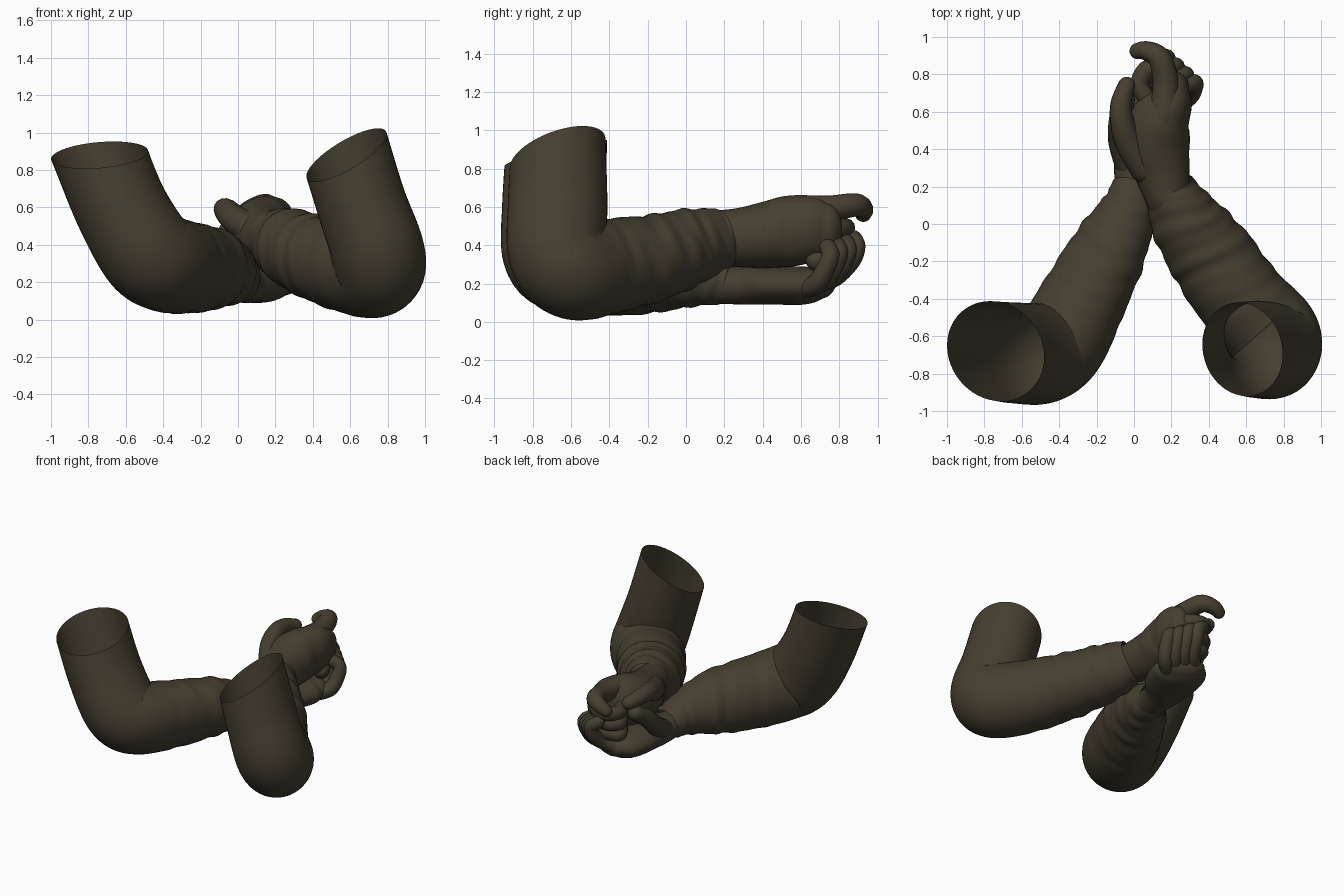
import bpy, math
from mathutils import Vector

cube = bpy.data.objects.get("Cube")
if cube:
    bpy.data.objects.remove(cube)

# One olive brown fabric
fabric = bpy.data.materials.new("olive_brown_fabric")
fabric.use_nodes = True
colour = (0.06, 0.05, 0.03, 1)
fabric.diffuse_color = colour
bsdf = fabric.node_tree.nodes["Principled BSDF"]
bsdf.inputs["Base Color"].default_value = colour
bsdf.inputs["Roughness"].default_value = 0.9


def spline(keys, t):
    """Catmull-Rom through key tuples."""
    n = len(keys)
    i = min(int(t), n - 2)
    f = t - i
    a, b, c, d = (keys[max(0, min(n - 1, i + k))] for k in (-1, 0, 1, 2))
    return [0.5 * (2 * q + (r - p) * f + (2 * p - 5 * q + 4 * r - s) * f * f
                   + (3 * q - p - 3 * r + s) * f ** 3)
            for p, q, r, s in zip(a, b, c, d)]


def tube(name, keys, steps=8, sides=24, rounded=True, slope=None, folds=None):
    """Loft ellipses along keys (x, y, z, side radius, other radius)."""
    total = (len(keys) - 1) * steps
    samples = [spline(keys, k / steps) for k in range(total + 1)]
    centres = [Vector(s[:3]) for s in samples]
    rings = []
    u = Vector((1, 0, 0))
    for k, (s, c) in enumerate(zip(samples, centres)):
        t = (centres[min(k + 1, total)] - centres[max(k - 1, 0)]).normalized()
        u = (u - t * u.dot(t)).normalized()
        rings.append((c, u.copy(), t.cross(u), t, s[3], s[4], k / steps))
    if rounded:
        # Domed ends
        def dome(ring, sign):
            c, a, b, t, ra, rb, p = ring
            r = min(ra, rb)
            return [(c + t * sign * r * math.sin(q), a, b, t,
                     ra * math.cos(q), rb * math.cos(q), p)
                    for q in (0.35, 0.7, 1.05, 1.35, 1.52)]
        rings = dome(rings[0], -1)[::-1] + rings + dome(rings[-1], 1)
    verts = []
    for c, a, b, t, ra, rb, p in rings:
        for j in range(sides):
            q = 2 * math.pi * j / sides
            swell = 1
            if folds:
                fade = max(0, min(1, (p - folds) / 2))
                swell += fade * (0.022 * math.sin(9 * p + 2.2 * math.sin(q + 1))
                                 + 0.016 * math.sin(15 * p - 2 * math.sin(q * 2)))
            v = c + (a * ra * math.cos(q) + b * rb * math.sin(q)) * swell
            if slope and p < 1:
                # Slanted sleeve opening, fading down the arm
                n = Vector((-slope[0], -slope[1], 1))
                v -= t * ((v - c).dot(n) / t.dot(n)) * (1 - p)
            verts.append(v)
    faces = [(i * sides + j, i * sides + (j + 1) % sides,
              (i + 1) * sides + (j + 1) % sides, (i + 1) * sides + j)
             for i in range(len(rings) - 1) for j in range(sides)]
    if rounded:
        faces += [tuple(range(sides))[::-1],
                  tuple(range(len(verts) - sides, len(verts)))]
    mesh = bpy.data.meshes.new(name)
    mesh.from_pydata(verts, [], faces)
    mesh.materials.append(fabric)
    mesh.shade_smooth()
    obj = bpy.data.objects.new(name, mesh)
    bpy.context.collection.objects.link(obj)


def finger(name, points, radius, tip=0.85):
    n = len(points) - 1
    radii = [radius * (1 + (tip - 1) * i / n) for i in range(n + 1)]
    tube(name, [(*p, r, r) for p, r in zip(points, radii)], steps=6, sides=14)


# Sleeves, open at the shoulder
tube("left_sleeve", [
    (0.58, -0.67, 0.88, 0.24, 0.25), (0.66, -0.67, 0.62, 0.24, 0.26),
    (0.745, -0.67, 0.37, 0.25, 0.26), (0.735, -0.58, 0.27, 0.25, 0.26),
    (0.58, -0.41, 0.29, 0.24, 0.25), (0.41, -0.17, 0.335, 0.23, 0.225),
    (0.27, 0.03, 0.395, 0.19, 0.2), (0.19, 0.2, 0.44, 0.13, 0.155)],
    steps=12, sides=48, rounded=False, slope=(0.57, 0.35), folds=3.2)
tube("right_sleeve", [
    (-0.74, -0.68, 0.88, 0.25, 0.265), (-0.625, -0.69, 0.6, 0.25, 0.27),
    (-0.49, -0.69, 0.37, 0.26, 0.27), (-0.39, -0.62, 0.3, 0.26, 0.25),
    (-0.27, -0.4, 0.275, 0.25, 0.225), (-0.13, -0.13, 0.265, 0.22, 0.195),
    (-0.03, 0.08, 0.23, 0.15, 0.15), (0.0, 0.22, 0.2, 0.11, 0.11)],
    steps=12, sides=48, rounded=False, slope=(0.11, 0.26), folds=3.2)

# Upper hand: palm, thumb, pointing finger and curled fingers
tube("left_palm", [
    (0.18, 0.14, 0.44, 0.12, 0.14), (0.15, 0.28, 0.44, 0.15, 0.155),
    (0.12, 0.43, 0.455, 0.18, 0.175), (0.14, 0.55, 0.475, 0.165, 0.185),
    (0.19, 0.65, 0.485, 0.125, 0.17), (0.21, 0.73, 0.48, 0.085, 0.14)], sides=28)
finger("left_thumb", [(0.06, 0.3, 0.49), (-0.02, 0.42, 0.54), (-0.06, 0.53, 0.58),
                      (-0.07, 0.64, 0.59), (-0.04, 0.74, 0.57)], 0.085, 0.55)
finger("left_index_finger", [(0.16, 0.58, 0.585), (0.17, 0.74, 0.59), (0.14, 0.88, 0.61),
                             (0.07, 0.925, 0.59), (0.02, 0.925, 0.565)], 0.08, 0.55)
for i, part in enumerate(("middle", "ring", "little")):
    z = 0.49 - 0.085 * i
    finger(f"left_{part}_finger", [(0.22, 0.68, z), (0.18, 0.8 - 0.02 * i, z),
                                   (0.08, 0.83 - 0.03 * i, z), (0.03, 0.75, z),
                                   (0.07, 0.67, z)], 0.055)

# Lower hand: upturned palm, thumb and fingers wrapping the upper hand
tube("right_palm", [
    (0.0, 0.16, 0.19, 0.1, 0.095), (0.02, 0.32, 0.19, 0.13, 0.1),
    (0.07, 0.47, 0.19, 0.18, 0.1), (0.11, 0.61, 0.19, 0.19, 0.1),
    (0.14, 0.68, 0.2, 0.16, 0.085)], sides=28)
finger("right_thumb", [(-0.03, 0.32, 0.21), (-0.07, 0.45, 0.29),
                       (-0.07, 0.57, 0.4), (-0.05, 0.67, 0.47)], 0.075, 0.75)
for i, part in enumerate(("little", "ring", "middle", "index")):
    x, y = -0.05 * i, 0.045 * i
    finger(f"right_{part}_finger", [
        (0.2 + x, 0.61 + y * 0.7, 0.17 + y / 4), (0.29 + x, 0.68 + y * 0.8, 0.2 + y / 3),
        (0.32 + x, 0.73 + y, 0.28 + y / 3), (0.32 + x, 0.755 + y, 0.35 + y / 3),
        (0.27 + x, 0.74 + y, 0.39 + y / 3)], 0.055, 0.8)
